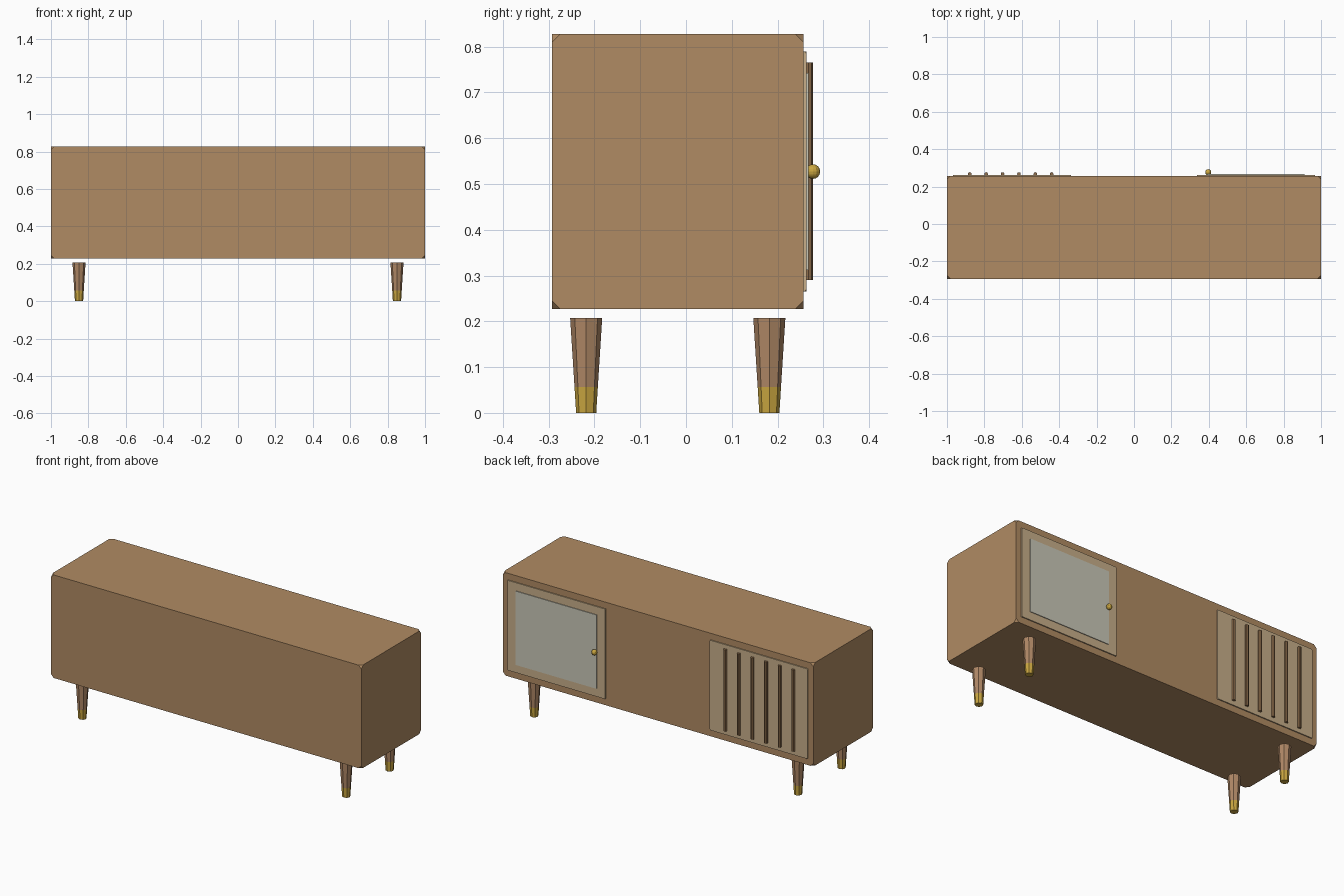
import bpy, bmesh, math
from mathutils import Matrix, Vector

if "Cube" in bpy.data.objects:
    bpy.data.objects.remove(bpy.data.objects["Cube"])


def material(name, r, g, b):
    """Flat colour given as sRGB 0-255."""
    m = bpy.data.materials.new(name)
    lin = [((c / 255 + 0.055) / 1.055) ** 2.4 for c in (r, g, b)]
    m.diffuse_color = (*lin, 1)
    m.use_nodes = True
    m.node_tree.nodes["Principled BSDF"].inputs["Base Color"].default_value = m.diffuse_color
    return m


WOOD = material("oak wood", 176, 139, 99)
LEG = material("leg wood", 176, 136, 102)
SLAT = material("slat wood", 145, 112, 78)
PANEL = material("pale panel", 200, 175, 138)
GREY = material("grey inlay", 202, 200, 184)
BRASS = material("brass", 202, 166, 64)


def finish(bm, name, mat):
    bmesh.ops.recalc_face_normals(bm, faces=bm.faces)
    me = bpy.data.meshes.new(name)
    bm.to_mesh(me)
    bm.free()
    me.materials.append(mat)
    ob = bpy.data.objects.new(name, me)
    bpy.context.collection.objects.link(ob)
    return ob


def box(name, lo, hi, mat, corner=0):
    """Box between two corners, optionally with its eight corners cut off."""
    lo, hi = Vector(lo), Vector(hi)
    bm = bmesh.new()
    bmesh.ops.create_cube(bm, size=1, matrix=Matrix.Translation((lo + hi) / 2)
                          @ Matrix.Diagonal((*(hi - lo), 1)))
    if corner:
        bmesh.ops.bevel(bm, geom=bm.verts[:], offset=corner, segments=1,
                        profile=0.5, affect='VERTICES')
    return finish(bm, name, mat)


def cone(name, x, y, z0, z1, r0, r1, mat):
    bm = bmesh.new()
    bmesh.ops.create_cone(bm, cap_ends=True, segments=8, radius1=r0, radius2=r1,
                          depth=z1 - z0,
                          matrix=Matrix.Translation((x, y, (z0 + z1) / 2)))
    return finish(bm, name, mat)


# Cabinet body with clipped corners
box("cabinet_body", (-1, -0.293, 0.227), (1, 0.257, 0.827), WOOD, 0.018)

# Tapered legs with brass tips
for x in (-0.85, 0.85):
    for y in (-0.218, 0.182):
        cone("leg", x, y, 0.057, 0.207, 0.0255, 0.035, LEG)
        cone("leg_tip", x, y, 0, 0.057, 0.022, 0.0255, BRASS)

# Door and slatted panel on the +y side
for name, s in (("door", 1), ("slat_panel", -1)):
    box(name, (s * 0.652 - 0.315, 0.247, 0.265),
        (s * 0.652 + 0.315, 0.263, 0.789), PANEL, 0.005)

# Grey inlay of the door
box("door_inlay", (0.39, 0.26, 0.312), (0.912, 0.267, 0.742), GREY)

# Vertical slats
for i in range(6):
    cone("slat", -0.878 + i * 0.0876, 0.267, 0.29, 0.765, 0.01, 0.01, SLAT)

# Door knob
bm = bmesh.new()
bmesh.ops.create_uvsphere(bm, u_segments=12, v_segments=8, radius=0.016,
                          matrix=Matrix.Translation((0.397, 0.277, 0.527)))
finish(bm, "door_knob", BRASS)
